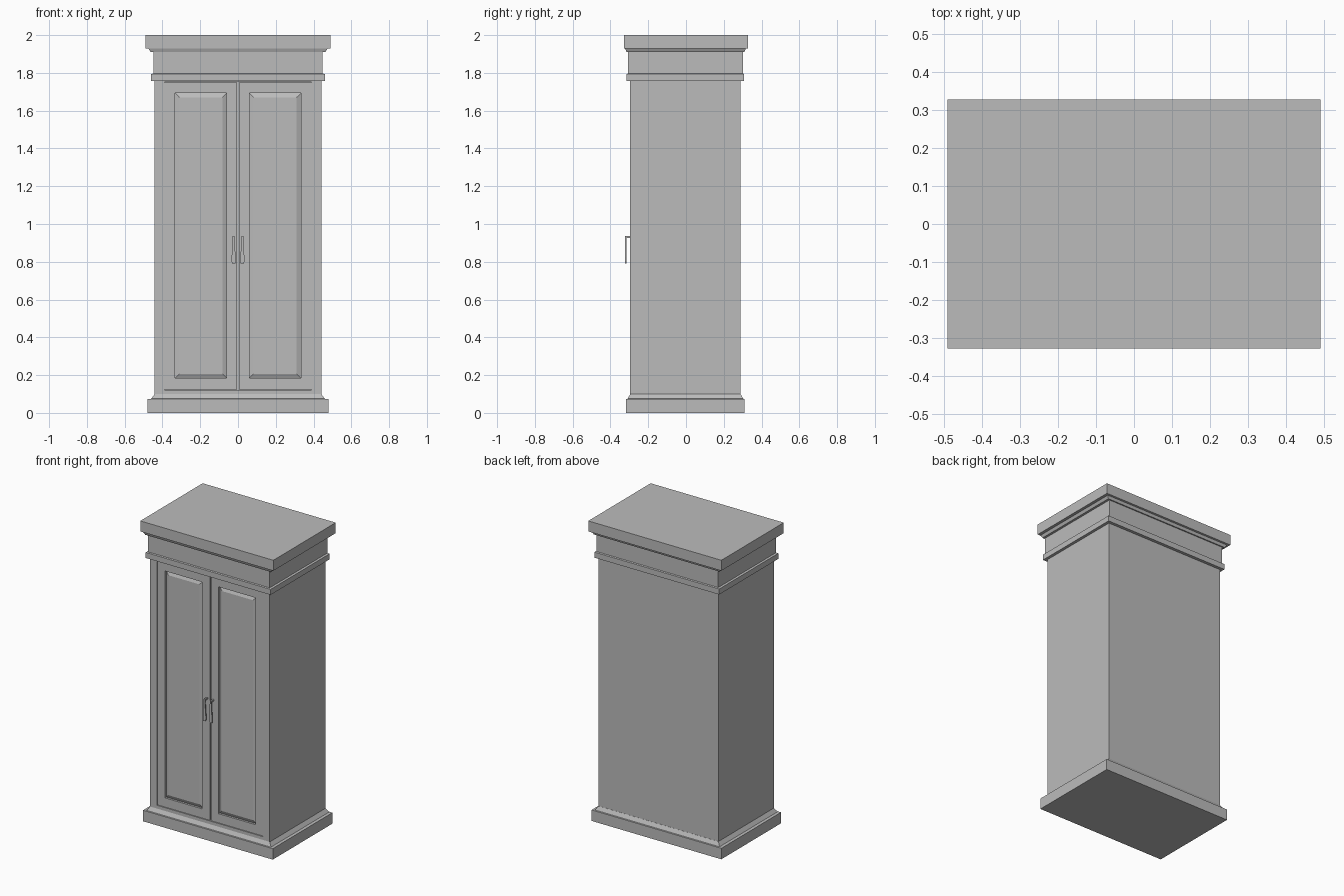
import bpy
import bmesh

cube = bpy.data.objects.get("Cube")
if cube:
    bpy.data.objects.remove(cube, do_unlink=True)

grey = bpy.data.materials.new("plain_grey")
grey.use_nodes = True
colour = (0.5, 0.5, 0.5, 1)
grey.diffuse_color = colour
grey.node_tree.nodes["Principled BSDF"].inputs["Base Color"].default_value = colour


def loft(name, loops):
    """Skin a series of matching point loops and cap both ends."""
    bm = bmesh.new()
    rows = [[bm.verts.new(p) for p in loop] for loop in loops]
    n = len(rows[0])
    for a, b in zip(rows, rows[1:]):
        for i in range(n):
            j = (i + 1) % n
            bm.faces.new((a[i], a[j], b[j], b[i]))
    bm.faces.new(rows[0])
    bm.faces.new(rows[-1])
    bmesh.ops.recalc_face_normals(bm, faces=bm.faces)
    mesh = bpy.data.meshes.new(name)
    bm.to_mesh(mesh)
    bm.free()
    mesh.materials.append(grey)
    obj = bpy.data.objects.new(name, mesh)
    bpy.context.collection.objects.link(obj)
    return obj


def flat(hx, hy, z, cy=-0.003):
    """Horizontal rectangle."""
    return [(-hx, cy - hy, z), (hx, cy - hy, z), (hx, cy + hy, z), (-hx, cy + hy, z)]


def upright(x0, x1, z0, z1, y, inset=0):
    """Rectangle facing the front."""
    x0, x1, z0, z1 = x0 + inset, x1 - inset, z0 + inset, z1 - inset
    return [(x0, y, z0), (x1, y, z0), (x1, y, z1), (x0, y, z1)]


# Plinth with a stepped, sloped top
loft("plinth", [flat(0.478, 0.314, 0), flat(0.478, 0.314, 0.073),
                flat(0.459, 0.306, 0.075), flat(0.441, 0.292, 0.1)])

# Cabinet body with the door opening sunk into its front
body = (-0.441, 0.441, 0.1, 1.757)
opening = (-0.39, 0.39, 0.122, 1.752)
loft("cabinet_body", [upright(*body, 0.288), upright(*body, -0.296),
                      upright(*opening, -0.296), upright(*opening, -0.27)])

# Crown: lower bead, frieze, sloped moulding and top slab
loft("crown", [flat(0.46, 0.311, 1.756), flat(0.46, 0.311, 1.793),
               flat(0.448, 0.304, 1.797), flat(0.448, 0.304, 1.91),
               flat(0.463, 0.312, 1.91), flat(0.473, 0.319, 1.928),
               flat(0.49, 0.328, 1.93, 0), flat(0.49, 0.328, 2.0, 0)])

# Drop handle outline from top to bottom: half width, height
outline = [(0.005, 0.936), (0.006, 0.9), (0.008, 0.86), (0.011, 0.825),
           (0.011, 0.803), (0.008, 0.79)]

for name, s in (("left", 1), ("right", -1)):
    # Door with a groove around a bevelled raised panel
    x0, x1 = sorted((s * 0.004, s * 0.388))
    door = (x0, x1, 0.123, 1.749)
    p0, p1 = sorted((s * 0.06, s * 0.334))
    panel = (p0, p1, 0.184, 1.694)
    loft(name + "_door", [upright(*door, -0.27), upright(*door, -0.291),
                          upright(*panel, -0.291), upright(*panel, -0.277),
                          upright(*panel, -0.288, 0.023)])

    # Handle plate and its post
    cx = s * 0.023
    shape = [(cx + w, z) for w, z in outline] + [(cx - w, z) for w, z in reversed(outline)]
    loft(name + "_handle", [[(x, y, z) for x, z in shape] for y in (-0.322, -0.315)])
    post = (cx - 0.005, cx + 0.005, 0.926, 0.936)
    loft(name + "_handle_post", [upright(*post, -0.316), upright(*post, -0.288)])
